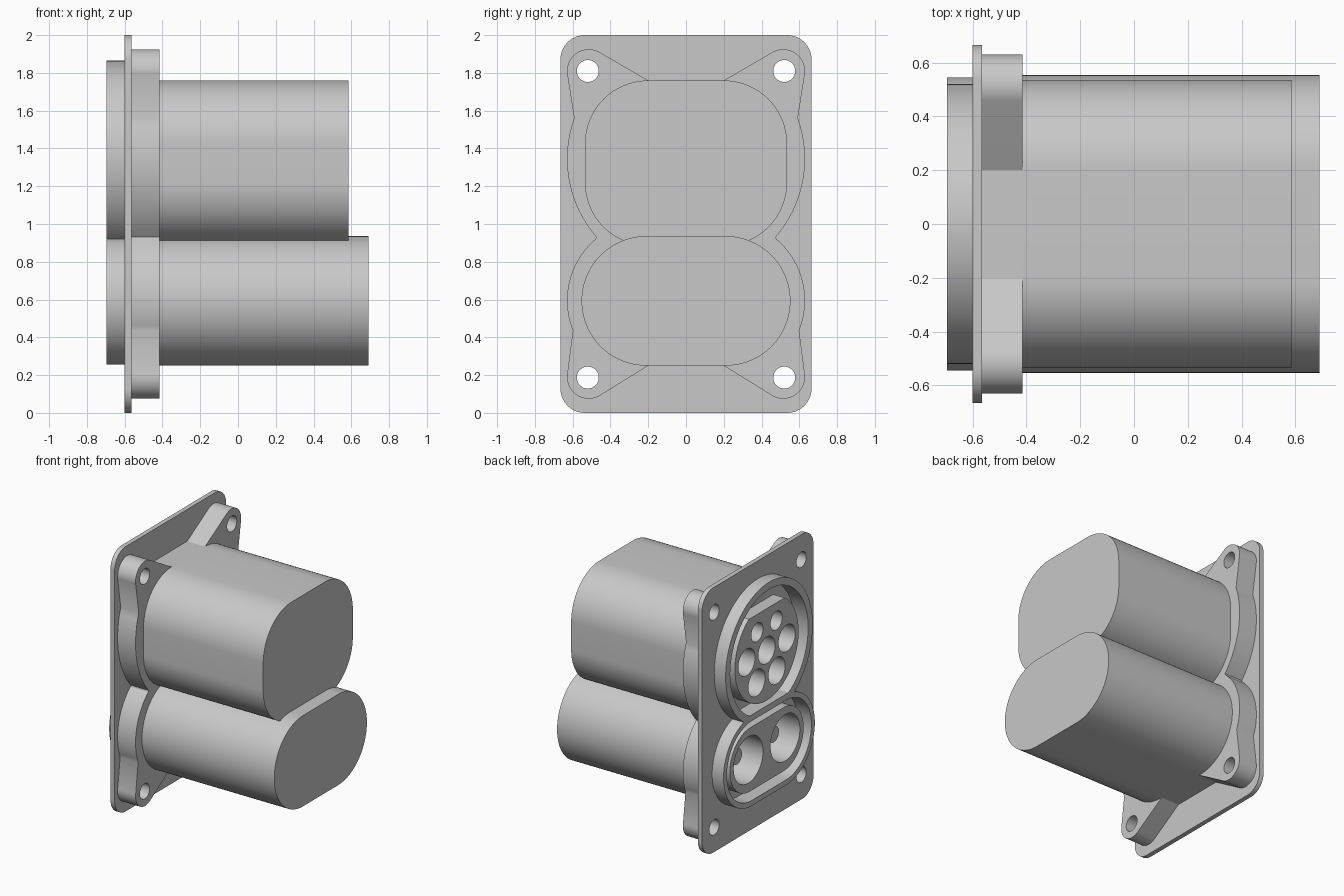
import bpy, bmesh, math

if "Cube" in bpy.data.objects:
    bpy.data.objects.remove(bpy.data.objects["Cube"])

grey = bpy.data.materials.new("mid grey")
grey.diffuse_color = (0.58, 0.58, 0.58, 1)
grey.use_nodes = True
grey.node_tree.nodes["Principled BSDF"].inputs["Base Color"].default_value = grey.diffuse_color


def arc(cy, cz, r, a0, a1):
    n = max(2, round(abs(a1 - a0) / 4))
    angles = [math.radians(a0 + (a1 - a0) * i / n) for i in range(n + 1)]
    return [(cy + r * math.cos(a), cz + r * math.sin(a)) for a in angles]


def circle(cy, cz, r):
    return arc(cy, cz, r, 0, 360)[:-1]


def mirrored(half):
    # half runs from top to bottom on the +y side
    return half + [(-y, z) for y, z in reversed(half) if abs(y) > 1e-5]


def stadium(cy, cz, r):
    return mirrored(arc(cy, cz, r, 90, -90))


def prism(name, outlines, x0, x1):
    # extrude one or more y-z outlines along x
    bm = bmesh.new()
    for pts in outlines:
        a = [bm.verts.new((x0, y, z)) for y, z in pts]
        b = [bm.verts.new((x1, y, z)) for y, z in pts]
        bm.faces.new(a)
        bm.faces.new(b[::-1])
        for i in range(len(pts)):
            j = (i + 1) % len(pts)
            bm.faces.new((a[j], a[i], b[i], b[j]))
    bmesh.ops.recalc_face_normals(bm, faces=bm.faces)
    me = bpy.data.meshes.new(name)
    bm.to_mesh(me)
    bm.free()
    ob = bpy.data.objects.new(name, me)
    bpy.context.collection.objects.link(ob)
    me.materials.append(grey)
    return ob


def activate(ob):
    bpy.ops.object.select_all(action='DESELECT')
    ob.select_set(True)
    bpy.context.view_layer.objects.active = ob


def cut(ob, *cutters):
    activate(ob)
    for c in cutters:
        m = ob.modifiers.new("cut", 'BOOLEAN')
        m.operation, m.solver, m.object = 'DIFFERENCE', 'EXACT', c
        bpy.ops.object.modifier_apply(modifier=m.name)


UP, LOW = 1.345, 0.595  # socket centre heights

# mounting plate and back flange with four ears
plate = prism("mounting_plate", [mirrored(
    arc(0.535, 1.87, 0.13, 90, 0) + arc(0.535, 0.13, 0.13, 0, -90))], -0.6, -0.565)
flange = prism("back_flange", [mirrored(
    [(0, 1.76), (0.2, 1.76)] + arc(0.515, 1.81, 0.115, 119, -8)
    + arc(0, UP, 0.63, 20, -41) + arc(0.205, LOW, 0.425, 50, -22)
    + arc(0.515, 0.19, 0.115, 8, -119) + [(0.2, 0.25), (0, 0.25)])], -0.565, -0.415)

# long housings behind the flange
upper_body = prism("upper_housing", [mirrored(
    arc(0.2, 1.425, 0.335, 90, 0) + arc(0.2, 1.22, 0.335, 0, -90))], -0.415, 0.585)
lower_body = prism("lower_housing", [stadium(0.21, 0.593, 0.343)], -0.415, 0.69)

# raised socket rim and the two plug inserts
rim = prism("socket_rim", [mirrored(
    arc(0, UP, 0.52, 90, -54.8) + arc(0.205, LOW, 0.34, 72.9, -90))], -0.695, -0.6)
upper_insert = prism("upper_insert", [mirrored(arc(0, UP, 0.38, 56, -90))], -0.675, -0.58)
lower_insert = prism("lower_insert", [stadium(0.2, LOW, 0.24)], -0.675, -0.58)

# cutters
screw_cut = prism("screw_cutter", [circle(y, z, 0.058)
                  for y in (-0.52, 0.52) for z in (0.187, 1.81)], -0.62, -0.4)
recess_cut = prism("recess_cutter", [mirrored(arc(0, UP, 0.465, 90, -60)),
                   stadium(0.205, LOW, 0.30)], -0.8, -0.58)
small = [(-0.115, 1.525), (0.115, 1.525)]
large = [(-0.24, UP), (0, UP), (0.24, UP), (-0.12, 1.145), (0.12, 1.145)]
power = [(-0.22, 0.6), (0.22, 0.6)]
upper_cut = prism("upper_hole_cutter", [circle(y, z, 0.07) for y, z in small]
                  + [circle(y, z, 0.1) for y, z in large], -0.8, -0.1)
lower_cut = prism("lower_hole_cutter", [circle(y, z, 0.175) for y, z in power], -0.8, -0.1)

cut(plate, screw_cut, recess_cut, upper_cut, lower_cut)
cut(flange, screw_cut, upper_cut, lower_cut)
cut(rim, recess_cut)
cut(upper_insert, upper_cut)
cut(lower_insert, lower_cut)
cut(upper_body, upper_cut)
cut(lower_body, lower_cut)
for c in (screw_cut, recess_cut, upper_cut, lower_cut):
    bpy.data.objects.remove(c)

# contact pins inside the holes
prism("power_pins", [circle(y, z, 0.06) for y, z in power], -0.58, -0.1)
prism("signal_pins", [circle(y, z, 0.035) for y, z in small + large], -0.4, -0.1)

for ob in list(bpy.context.scene.objects):
    activate(ob)
    bpy.ops.object.shade_smooth_by_angle(angle=math.radians(30))
